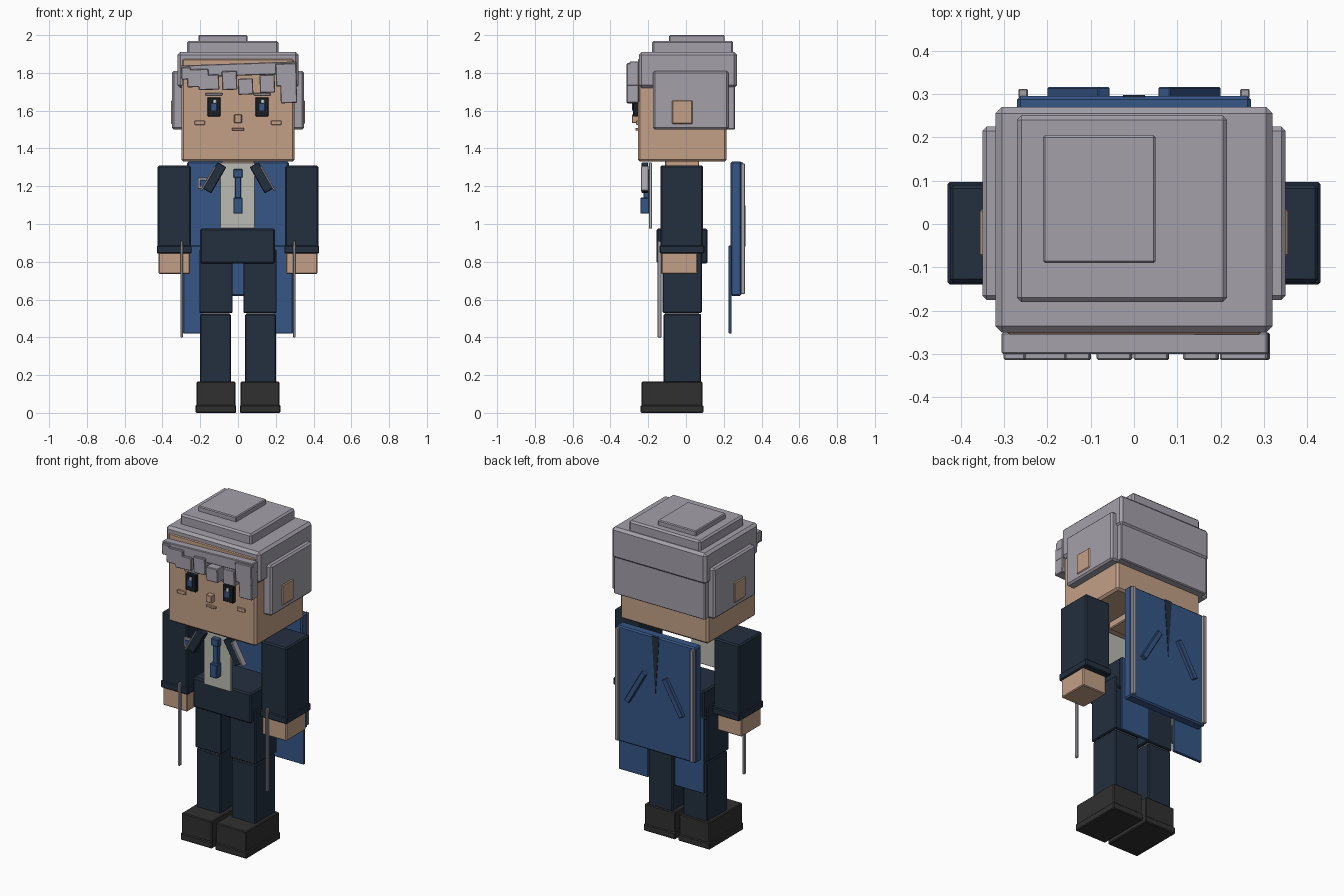
import bpy
import bmesh
from math import radians
from mathutils import Matrix, Vector

old = bpy.data.objects.get("Cube")
if old:
    bpy.data.objects.remove(old, do_unlink=True)


def material(name, r, g, b):
    def lin(c):
        c /= 255
        return c / 12.92 if c <= 0.04045 else ((c + 0.055) / 1.055) ** 2.4
    col = (lin(r), lin(g), lin(b), 1)
    m = bpy.data.materials.new(name)
    m.use_nodes = True
    m.diffuse_color = col
    m.node_tree.nodes["Principled BSDF"].inputs["Base Color"].default_value = col
    return m


HAIR = material("grey hair", 164, 160, 170)
SKIN = material("skin", 196, 160, 135)
NAVY = material("navy cloth", 35, 47, 63)
BLUE = material("blue cloth", 54, 86, 134)
SHIRT = material("off white shirt", 186, 187, 178)
SHOE = material("black leather", 48, 48, 48)
EYE = material("dark eye", 26, 30, 36)
WHITE = material("eye glint", 225, 228, 232)


def finish(name, bm, mat):
    me = bpy.data.meshes.new(name)
    bmesh.ops.recalc_face_normals(bm, faces=bm.faces)
    bm.to_mesh(me)
    bm.free()
    me.materials.append(mat)
    ob = bpy.data.objects.new(name, me)
    bpy.context.collection.objects.link(ob)
    return ob


def box(name, mat, x, y, z, bevel=0.005, tilt=0):
    """Bevelled box from three (low, high) ranges, tilted about the y axis."""
    size = Vector((x[1] - x[0], y[1] - y[0], z[1] - z[0]))
    mid = Vector((x[0] + x[1], y[0] + y[1], z[0] + z[1])) / 2
    bm = bmesh.new()
    bmesh.ops.create_cube(bm, size=1)
    bmesh.ops.scale(bm, vec=size, verts=bm.verts)
    if bevel:
        bmesh.ops.bevel(bm, geom=bm.edges[:], offset=min(bevel, min(size) / 4),
                        segments=1, affect='EDGES')
    bm.transform(Matrix.Translation(mid) @ Matrix.Rotation(radians(tilt), 4, 'Y'))
    return finish(name, bm, mat)


def pair(name, mat, x, y, z, bevel=0.005, tilt=0):
    """Left part (+x) and its mirrored right twin."""
    box("left_" + name, mat, x, y, z, bevel, tilt)
    box("right_" + name, mat, (-x[1], -x[0]), y, z, bevel, -tilt)


# Head and neck
box("head", SKIN, (-.30, .30), (-.255, .215), (1.33, 1.88), .012)
box("neck", SKIN, (-.09, .09), (-.11, .07), (1.29, 1.34))
pair("ear", SKIN, (.30, .355), (-.075, .035), (1.53, 1.655))

# Hair: stacked cap, back and side panels
box("hair_top", HAIR, (-.21, .05), (-.09, .205), (1.96, 2.0))
box("hair_upper", HAIR, (-.27, .215), (-.18, .25), (1.90, 1.97), .01)
box("hair_cap", HAIR, (-.32, .32), (-.25, .27), (1.72, 1.91), .015)
box("hair_back", HAIR, (-.31, .31), (.20, .26), (1.50, 1.74))
pair("hair_side", HAIR, (.29, .35), (-.175, .225), (1.50, 1.81), .01)

# Fringe: a tilted band with strands hanging from it
box("fringe_band", HAIR, (-.305, .31), (-.30, -.25), (1.785, 1.85), .004, -2)
strands = [(-.30, -.25, 1.765, 1.83), (-.27, -.155, 1.725, 1.82), (-.21, -.10, 1.71, 1.79),
           (-.085, -.005, 1.71, 1.81), (0, .08, 1.685, 1.77),
           (.115, .195, 1.695, 1.79), (.225, .312, 1.64, 1.74), (.20, .31, 1.73, 1.85)]
for i, (x0, x1, z0, z1) in enumerate(strands):
    box(f"fringe_strand_{i + 1}", HAIR, (x0, x1), (-.314, -.25), (z0, z1), .004, -2)

# Face
pair("eye", EYE, (.092, .162), (-.28, -.25), (1.57, 1.67), .003)
for side, cx in (("left", .127), ("right", -.127)):
    box(side + "_iris", BLUE, (cx - .018, cx + .015), (-.286, -.278), (1.60, 1.64), .001)
    box(side + "_glint", WHITE, (cx - .005, cx + .012), (-.290, -.284), (1.64, 1.66), .001)
pair("eyebrow", HAIR, (.083, .172), (-.275, -.25), (1.68, 1.694), .002)
box("nose", SKIN, (-.02, .02), (-.287, -.25), (1.535, 1.58), .003)
box("mouth", SKIN, (-.032, .032), (-.267, -.25), (1.495, 1.508), .002)
pair("cheek", SKIN, (.175, .23), (-.264, -.25), (1.525, 1.547), .002)

# Arms
pair("sleeve", NAVY, (.25, .425), (-.135, .09), (.86, 1.31), .008)
pair("cuff", NAVY, (.245, .43), (-.14, .097), (.845, .887))
pair("hand", SKIN, (.255, .42), (-.13, .06), (.735, .85))

# Hips, legs and shoes
box("hips", NAVY, (-.20, .195), (-.155, .115), (.79, .975), .008)
pair("thigh", NAVY, (.028, .205), (-.125, .085), (.53, .865))
pair("shin", NAVY, (.037, .20), (-.118, .08), (.15, .523))
pair("knee_seam", SHIRT, (.045, .19), (-.11, .07), (.515, .535), 0)
pair("shoe", SHOE, (.014, .22), (-.235, .087), (.02, .165))
pair("sole", SHOE, (.01, .225), (-.24, .092), (0, .042))

# Shirt front, tie and lapels
box("shirt_front", SHIRT, (-.095, .09), (-.197, -.18), (.975, 1.325), .003)
box("tie_knot", BLUE, (-.025, .025), (-.23, -.195), (1.245, 1.29), .004)
box("tie_middle", BLUE, (-.016, .016), (-.225, -.195), (1.12, 1.25), .003)
box("tie_end", BLUE, (-.025, .025), (-.242, -.195), (1.055, 1.14), .004)
pair("lapel", NAVY, (.098, .152), (-.235, -.20), (1.165, 1.325), .004, -30)
pair("lapel_trim", HAIR, (.153, .163), (-.238, -.198), (1.165, 1.315), .002, -30)
box("badge", HAIR, (-.213, -.16), (-.225, -.212), (1.185, 1.245), .002)
box("badge_face", BLUE, (-.20, -.172), (-.23, -.222), (1.198, 1.232), .001)

# Coat back, tails and trims
box("coat_back", BLUE, (-.27, .27), (.235, .295), (.62, 1.33), .008)
pair("coat_tail", BLUE, (.09, .29), (.225, .242), (.42, .885), .003)
pair("back_trim", HAIR, (.245, .267), (.29, .312), (.63, 1.32), .003)
pair("back_strap", BLUE, (.112, .144), (.29, .316), (.872, 1.108), .003, -30)
pair("front_trim", HAIR, (.291, .305), (-.15, -.13), (.40, .91), .003)

# Tapered slit down the middle of the coat back
bm = bmesh.new()
rim = [bm.verts.new(p) for p in ((-.025, .293, 1.328), (.025, .293, 1.328), (0, .293, .97))]
wedge = bmesh.ops.extrude_face_region(bm, geom=[bm.faces.new(rim)])
bmesh.ops.translate(bm, vec=(0, .005, 0),
                    verts=[v for v in wedge["geom"] if isinstance(v, bmesh.types.BMVert)])
finish("coat_slit", bm, NAVY)
